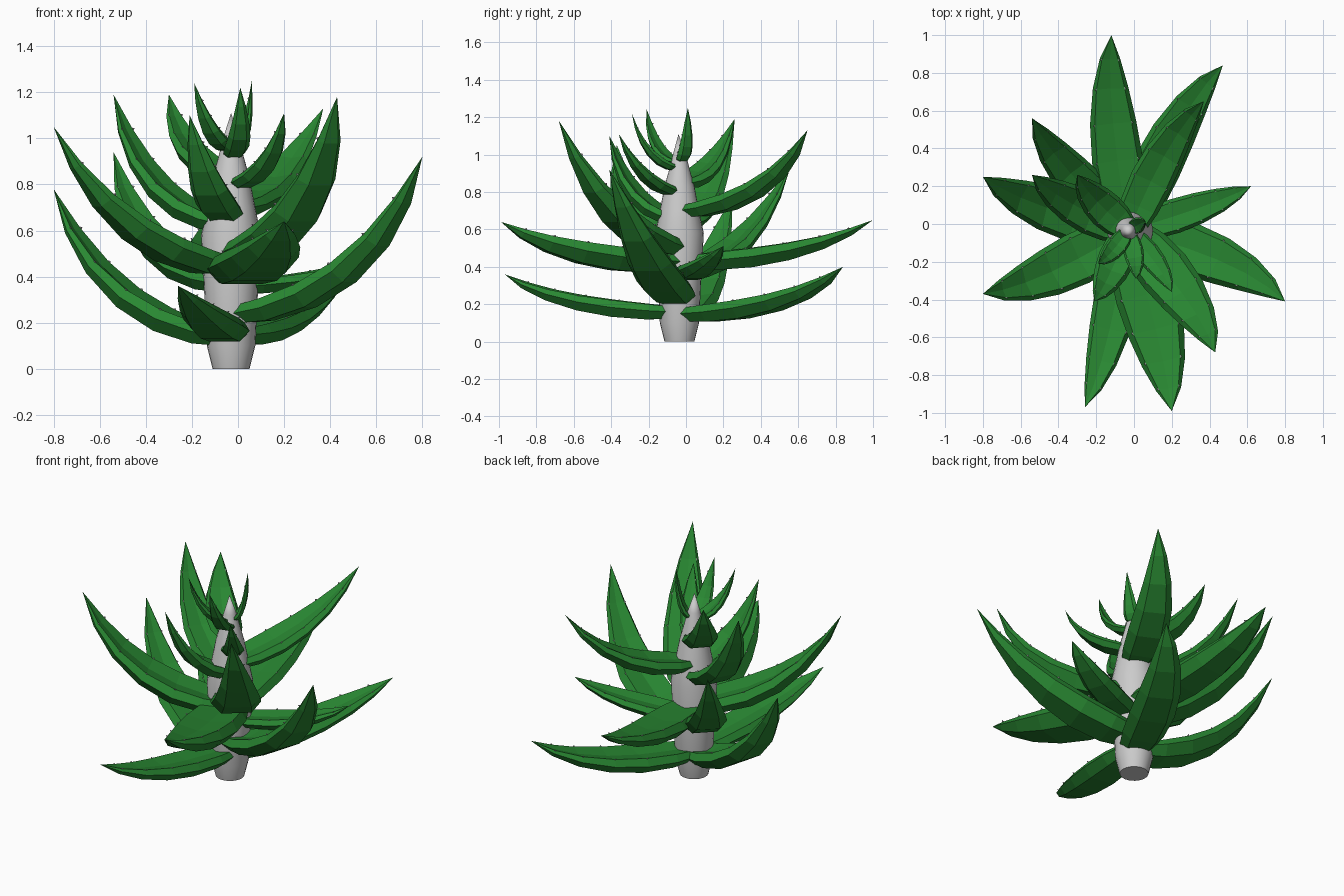
import bpy, bmesh, math
from mathutils import Vector

if "Cube" in bpy.data.objects:
    bpy.data.objects.remove(bpy.data.objects["Cube"])

CX, CY = -0.03, -0.035   # stem axis

green = bpy.data.materials.new("leaf_green")
green.diffuse_color = (0.022, 0.245, 0.032, 1)
green.use_nodes = True
green.node_tree.nodes["Principled BSDF"].inputs["Base Color"].default_value = green.diffuse_color


def finish(bm, name, mat=None):
    bmesh.ops.recalc_face_normals(bm, faces=bm.faces)
    me = bpy.data.meshes.new(name)
    bm.to_mesh(me)
    bm.free()
    ob = bpy.data.objects.new(name, me)
    bpy.context.collection.objects.link(ob)
    if mat:
        me.materials.append(mat)
    return ob


def loft(bm, rings, tip):
    rows = [[bm.verts.new(p) for p in ring] for ring in rings]
    end = bm.verts.new(tip)
    n = len(rows[0])
    bm.faces.new(rows[0])
    for a, b in zip(rows, rows[1:]):
        for i in range(n):
            j = (i + 1) % n
            bm.faces.new((a[i], a[j], b[j], b[i]))
    for i in range(n):
        bm.faces.new((rows[-1][i], rows[-1][(i + 1) % n], end))


# stem: tapered revolved trunk
bm = bmesh.new()
profile = [(0.08, 0), (0.105, 0.1), (0.115, 0.3), (0.13, 0.58), (0.105, 0.7),
           (0.08, 0.83), (0.055, 0.92), (0.035, 1.0)]
loft(bm, [[(CX + r * math.cos(k * math.tau / 24), CY + r * math.sin(k * math.tau / 24), z)
           for k in range(24)] for r, z in profile], (CX, CY - 0.005, 1.11))
stem = finish(bm, "stem")
bpy.context.view_layer.objects.active = stem
stem.select_set(True)
bpy.ops.object.shade_smooth_by_angle()

# leaf cross-section (across, up) in half-widths, and width along the leaf
SECTION = [(-0.8, 0.3), (0, 0.16), (0.8, 0.3), (1, -0.02), (0.6, -0.45), (-0.6, -0.45), (-1, -0.02)]
WIDTHS = [(0.0, 0.75), (0.12, 1.0), (0.28, 1.08), (0.46, 0.98), (0.65, 0.75), (0.83, 0.43)]

# tip x, y, z, base height, half-width, sideways bend
LEAVES = [
    (0.47, 0.84, 0.40, 0.15, 0.12, 0.09),
    (-0.80, 0.25, 0.78, 0.14, 0.125, 0.09),
    (-0.26, -0.97, 0.36, 0.16, 0.11, 0.06),
    (0.80, -0.41, 0.92, 0.24, 0.13, 0.12),
    (0.62, 0.20, 0.51, 0.36, 0.085, -0.04),
    (-0.54, 0.56, 0.94, 0.37, 0.11, 0.09),
    (-0.12, 1.00, 0.65, 0.43, 0.125, 0.06),
    (0.20, -0.99, 0.64, 0.43, 0.155, 0.04),
    (-0.80, -0.37, 1.05, 0.45, 0.13, 0.09),
    (0.43, -0.68, 1.18, 0.50, 0.13, 0.10),
    (-0.54, 0.26, 1.19, 0.63, 0.105, 0.09),
    (0.37, 0.65, 1.13, 0.70, 0.105, 0.09),
    (-0.21, -0.41, 1.10, 0.66, 0.09, 0.05),
    (0.20, -0.36, 1.11, 0.80, 0.06, 0.09),
    (-0.30, 0.26, 1.19, 0.85, 0.09, 0.09),
    (-0.19, -0.21, 1.24, 0.96, 0.05, 0.09),
    (0.01, -0.29, 1.22, 0.93, 0.05, 0.09),
    (0.06, 0.01, 1.25, 0.97, 0.04, 0.09),
]

thorns = bmesh.new()
for num, (tx, ty, tz, bz, hw, bend) in enumerate(LEAVES):
    tip = Vector((tx, ty, tz))
    flat = Vector((tx - CX, ty - CY, 0))
    out = flat.normalized()
    left = Vector((-out.y, out.x, 0))
    base = Vector((CX, CY, bz)) + out * 0.02
    # bend low and outward first, then rise and curl to one side
    ctrl = base + flat * 0.66 + left * bend * flat.length
    ctrl.z = bz + 0.12 * (tz - bz)

    def frame(t):
        p = base * (1 - t) ** 2 + ctrl * 2 * t * (1 - t) + tip * t * t
        d = ((ctrl - base) * (1 - t) + (tip - ctrl) * t).normalized()
        side = d.cross(Vector((0, 0, 1))).normalized()
        return p, side, side.cross(d)

    rings = []
    for t, w in WIDTHS:
        p, side, up = frame(t)
        rings.append([p + (side * a + up * b) * hw * w for a, b in SECTION])
    bm = bmesh.new()
    loft(bm, rings, tip)
    finish(bm, f"leaf_{num + 1}", green)

    # small thorns along both upper edges
    size = 0.006 + 0.05 * hw
    for k in range(2, 6):
        for edge, sgn in ((0, -1), (2, 1)):
            p, side, up = frame(WIDTHS[k][0])
            c, s = rings[k][edge], size
            ax = (c - rings[k - 1][edge]).normalized()
            ring = [c + ax * s * 0.7, c + up * s * 0.4, c - ax * s * 0.7, c - up * s * 0.4]
            loft(thorns, [ring], c + side * sgn * s * 0.7 + up * s * 0.5)
finish(thorns, "thorns")
